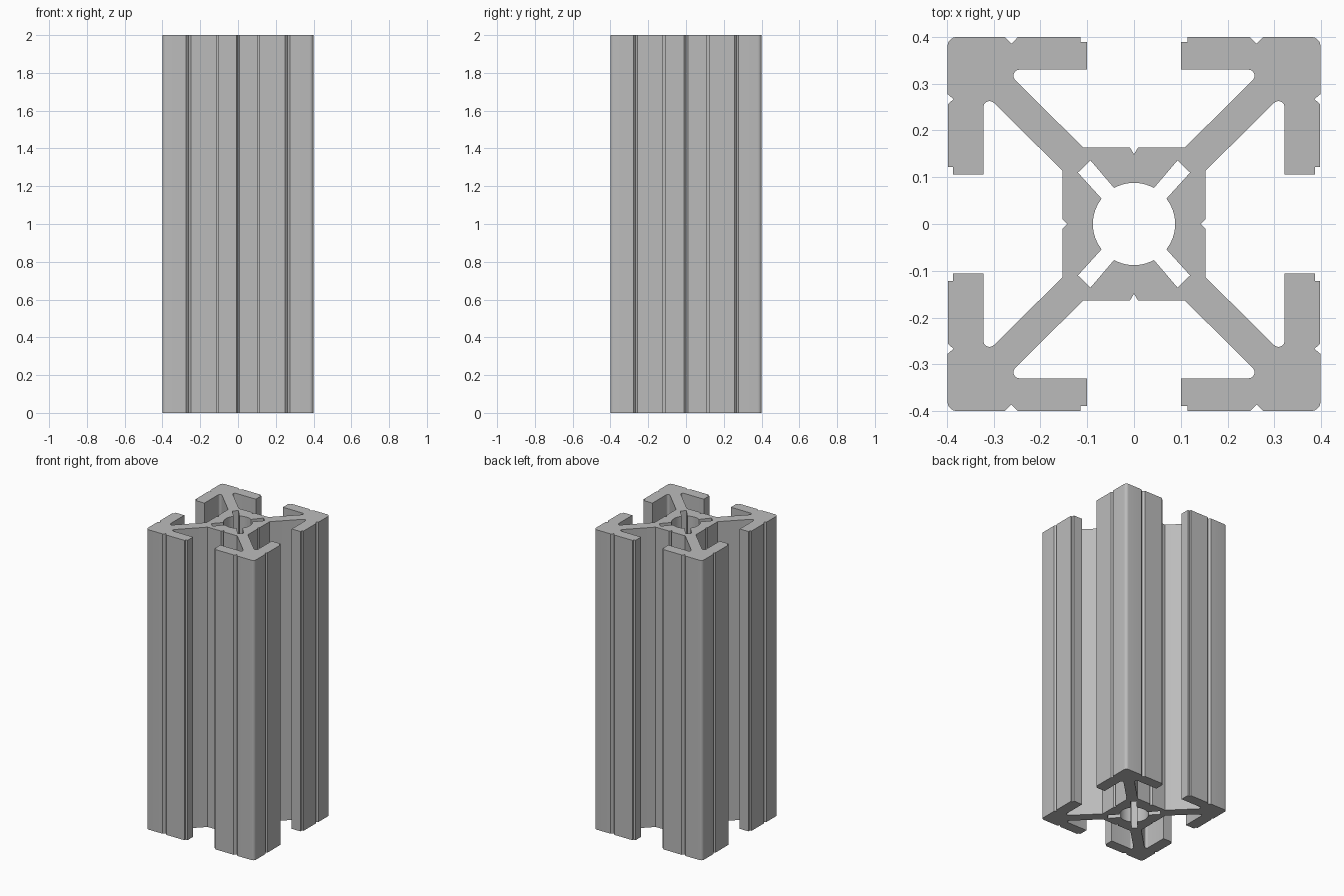
import bpy
import bmesh
from math import cos, sin, radians

LENGTH = 2.0

cube = bpy.data.objects.get("Cube")
if cube:
    bpy.data.objects.remove(cube, do_unlink=True)


def arc(cx, cy, r, start, end, steps=6):
    """Points along an arc, angles in degrees."""
    angles = [radians(start + (end - start) * i / steps) for i in range(steps + 1)]
    return [(cx + r * cos(a), cy + r * sin(a)) for a in angles]


def four_quadrants(points):
    """Mirror a quadrant path, running from the y axis to the x axis, into a loop."""
    right_back = points
    right_front = [(x, -y) for x, y in reversed(points)]
    left_front = [(-x, -y) for x, y in points]
    left_back = [(-x, y) for x, y in reversed(points)]
    loop = []
    for p in right_back + right_front + left_front + left_back:
        if not loop or abs(p[0] - loop[-1][0]) + abs(p[1] - loop[-1][1]) > 1e-6:
            loop.append(p)
    if abs(loop[0][0] - loop[-1][0]) + abs(loop[0][1] - loop[-1][1]) < 1e-6:
        loop.pop()
    return loop


# Core wall with centre groove, then the slot pocket under the back lip
outline = [(0, 0.149), (0.009, 0.164), (0.109, 0.164)]
outline += arc(0.245, 0.317, 0.013, -45, 90)
# Back lip with stepped end and V groove
outline += [(0.1, 0.33), (0.1, 0.389), (0.114, 0.389), (0.114, 0.4),
            (0.248, 0.4), (0.262, 0.386), (0.276, 0.4)]
# Rounded outer corner
outline += arc(0.379, 0.38, 0.02, 90, 0, 5)
# Side lip with V groove and stepped end
outline += [(0.399, 0.278), (0.386, 0.267), (0.398, 0.256), (0.398, 0.122),
            (0.387, 0.122), (0.387, 0.106), (0.322, 0.106)]
# Side slot pocket back to the core wall
outline += arc(0.309, 0.25, 0.013, 0, 135)
outline += [(0.153, 0.114), (0.153, 0.01), (0.143, 0)]

# Central bore with diagonal relief slots
bore = arc(0, 0, 0.088, 90, 61, 5)
bore += [(0.093, 0.136), (0.12, 0.11)]
bore += arc(0, 0, 0.088, 38, 0, 6)

# Fill the cross-section and extrude it to full length
bm = bmesh.new()
edges = []
for path in (outline, bore):
    verts = [bm.verts.new((x, y, 0)) for x, y in four_quadrants(path)]
    edges += [bm.edges.new((v, verts[i - 1])) for i, v in enumerate(verts)]
bmesh.ops.triangle_fill(bm, edges=edges, use_beauty=True)
result = bmesh.ops.extrude_face_region(bm, geom=bm.faces[:])
top = [g for g in result["geom"] if isinstance(g, bmesh.types.BMVert)]
bmesh.ops.translate(bm, verts=top, vec=(0, 0, LENGTH))
bmesh.ops.recalc_face_normals(bm, faces=bm.faces[:])

mesh = bpy.data.meshes.new("slotted_extrusion")
bm.to_mesh(mesh)
bm.free()
extrusion = bpy.data.objects.new("slotted_extrusion", mesh)
bpy.context.collection.objects.link(extrusion)

# Plain grey metal
grey = bpy.data.materials.new("grey_metal")
grey.use_nodes = True
colour = (0.5, 0.5, 0.5, 1)
grey.diffuse_color = colour
grey.node_tree.nodes["Principled BSDF"].inputs["Base Color"].default_value = colour
mesh.materials.append(grey)

# Smooth rounds, sharp edges
bpy.ops.object.select_all(action="DESELECT")
extrusion.select_set(True)
bpy.context.view_layer.objects.active = extrusion
bpy.ops.object.shade_smooth_by_angle(angle=radians(29))
